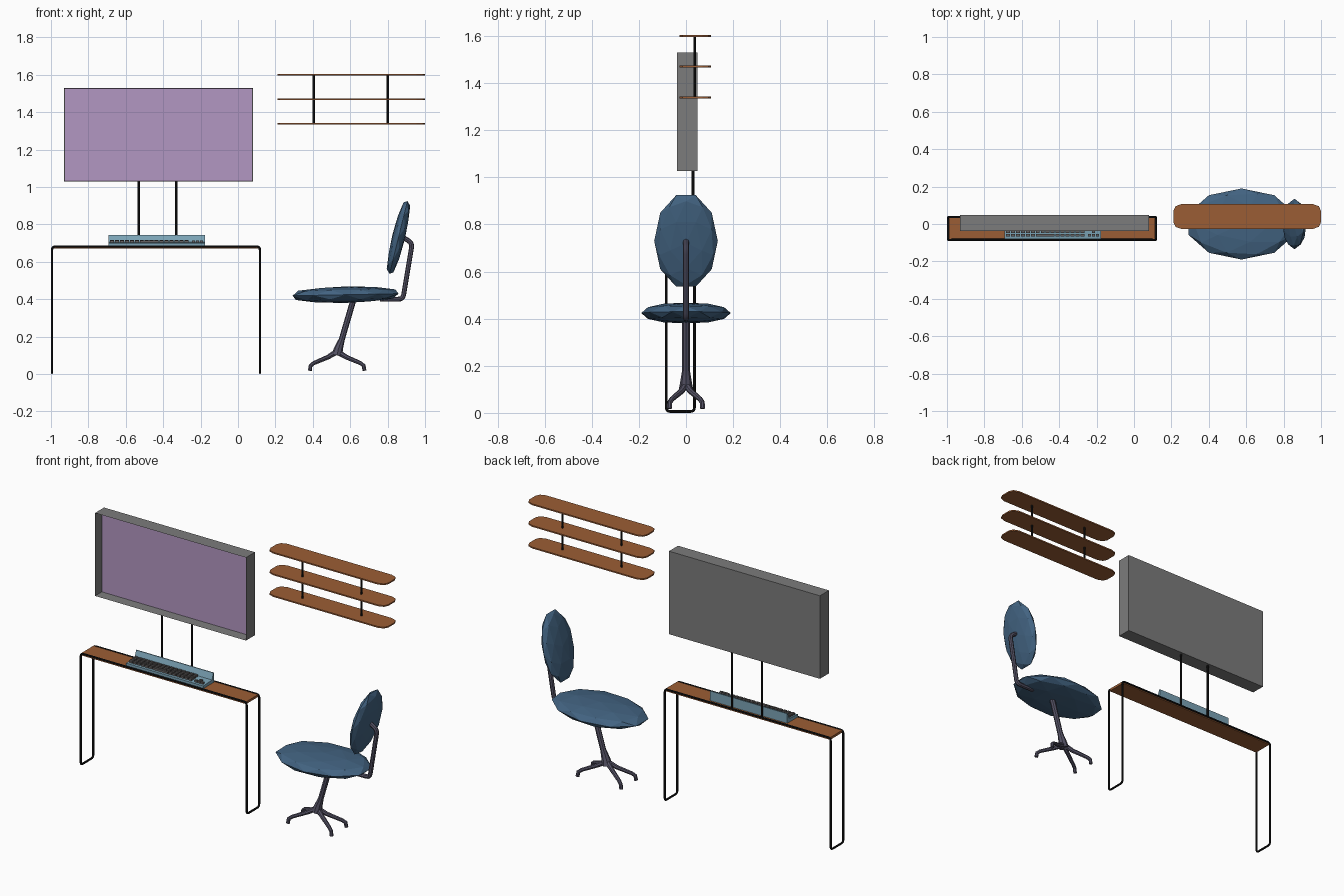
import bpy, bmesh
from mathutils import Vector, Matrix

if "Cube" in bpy.data.objects:
    bpy.data.objects.remove(bpy.data.objects["Cube"])


def mat(name, r, g, b):
    m = bpy.data.materials.new(name)
    m.diffuse_color = (r, g, b, 1)
    m.use_nodes = True
    m.node_tree.nodes["Principled BSDF"].inputs["Base Color"].default_value = m.diffuse_color
    return m


WOOD = mat("wood", 0.33, 0.11, 0.035)
BLACK = mat("black_metal", 0.008, 0.008, 0.008)
FABRIC = mat("blue_fabric", 0.055, 0.125, 0.22)
STEEL = mat("dark_steel", 0.09, 0.085, 0.13)
GREY = mat("casing_grey", 0.2, 0.2, 0.2)
PURPLE = mat("screen_purple", 0.45, 0.31, 0.54)
PALE = mat("keyboard_blue", 0.2, 0.37, 0.47)
KEY = mat("key_grey", 0.13, 0.12, 0.12)


def add_mesh(name, bm, material):
    bmesh.ops.recalc_face_normals(bm, faces=bm.faces)
    me = bpy.data.meshes.new(name)
    bm.to_mesh(me)
    bm.free()
    me.materials.append(material)
    ob = bpy.data.objects.new(name, me)
    bpy.context.collection.objects.link(ob)
    return ob


def put_box(bm, x0, x1, y0, y1, z0, z1):
    m = Matrix.Translation(((x0 + x1) / 2, (y0 + y1) / 2, (z0 + z1) / 2))
    bmesh.ops.create_cube(bm, size=1, matrix=m @ Matrix.Diagonal((x1 - x0, y1 - y0, z1 - z0, 1)))


def box(name, dims, material):
    bm = bmesh.new()
    put_box(bm, *dims)
    return add_mesh(name, bm, material)


def prism(name, pts, vec, material):
    bm = bmesh.new()
    f = bm.faces.new([bm.verts.new(p) for p in pts])
    g = bmesh.ops.extrude_face_region(bm, geom=[f])
    bmesh.ops.translate(bm, vec=vec, verts=[v for v in g["geom"] if isinstance(v, bmesh.types.BMVert)])
    return add_mesh(name, bm, material)


def rounded(pts, r, closed=False, n=4):
    pts = [Vector(p) for p in pts]
    out = []
    for i, p in enumerate(pts):
        if not closed and i in (0, len(pts) - 1):
            out.append(p)
            continue
        a = p + (pts[i - 1] - p).normalized() * r
        c = p + (pts[(i + 1) % len(pts)] - p).normalized() * r
        for k in range(n + 1):
            t = k / n
            out.append(a * (1 - t) ** 2 + p * 2 * t * (1 - t) + c * t * t)
    return out


def tube(name, pts, radius, material, closed=False, taper=None):
    cu = bpy.data.curves.new(name, 'CURVE')
    cu.dimensions = '3D'
    cu.bevel_depth = radius
    cu.bevel_resolution = 2
    cu.use_fill_caps = True
    s = cu.splines.new('POLY')
    s.points.add(len(pts) - 1)
    for i, p in enumerate(pts):
        s.points[i].co = (*p, 1)
        if taper:
            s.points[i].radius = taper[i]
    s.use_cyclic_u = closed
    cu.materials.append(material)
    ob = bpy.data.objects.new(name, cu)
    bpy.context.collection.objects.link(ob)
    bpy.ops.object.select_all(action='DESELECT')
    ob.select_set(True)
    bpy.context.view_layer.objects.active = ob
    bpy.ops.object.convert(target='MESH')
    bpy.ops.object.shade_smooth_by_angle()
    return ob


# Desk: board carried by one continuous bent tube
box("desk_top", (-0.99, 0.113, -0.084, 0.036, 0.670, 0.684), WOOD)
xl, xr, yf, yb, zt, zb = -0.994, 0.117, -0.084, 0.036, 0.682, 0.006
tube("desk_frame", rounded([(xl, yf, zt), (xr, yf, zt), (xr, yf, zb), (xr, yb, zb), (xr, yb, zt),
     (xl, yb, zt), (xl, yb, zb), (xl, yf, zb)], 0.018, True), 0.006, BLACK, True)

# Monitor: open-fronted case with a recessed screen, on two poles
bm = bmesh.new()
put_box(bm, -0.93, 0.08, -0.038, 0.048, 1.028, 1.53)
front = min(bm.faces, key=lambda f: f.calc_center_median().y)
bmesh.ops.inset_region(bm, faces=[front], thickness=0.004)
bmesh.ops.translate(bm, verts=front.verts, vec=(0, 0.06, 0))
add_mesh("monitor_case", bm, GREY)
box("screen", (-0.926, 0.076, 0.02, 0.024, 1.032, 1.526), PURPLE)
for i, x in enumerate((-0.53, -0.33)):
    tube(f"monitor_pole_{i + 1}", [(x, 0.03, 0.684), (x, 0.03, 1.03)], 0.006, BLACK)

# Keyboard: flat tray with a raised back lip
prism("keyboard_body", [(-0.693, -0.08, 0.685), (-0.693, -0.08, 0.701), (-0.693, 0.002, 0.706),
      (-0.693, 0.016, 0.743), (-0.693, 0.022, 0.743), (-0.693, 0.022, 0.685)], (0.517, 0, 0), PALE)
bm = bmesh.new()
for row in range(4):
    y = -0.066 + row * 0.017
    z = 0.701 + row * 0.001
    for col in range(16):
        x = -0.684 + col * 0.0265
        if row == 0 and 6 <= col <= 9:
            continue
        put_box(bm, x, x + 0.021, y, y + 0.012, z, z + 0.013)
    for col in range(3 if row < 2 else 0):
        if row == 1 and col != 1:
            continue
        x = -0.246 + col * 0.021
        put_box(bm, x, x + 0.017, y, y + 0.012, z, z + 0.013)
put_box(bm, -0.525, -0.425, -0.066, -0.054, 0.701, 0.714)
add_mesh("keys", bm, KEY)

# Wall shelves: three boards with clipped ends on two rods
quarter = [(0.395, 0.03), (0.383, 0.055), (0.35, 0.067)]
half = quarter + [(-x, y) for x, y in reversed(quarter)]
outline = half + [(x, -y) for x, y in reversed(half)]
for i, z in enumerate((1.335, 1.466, 1.597)):
    prism(f"shelf_{i + 1}", [(0.605 + x, 0.04 + y, z) for x, y in outline], (0, 0, 0.008), WOOD)
for i, x in enumerate((0.405, 0.80)):
    tube(f"shelf_rod_{i + 1}", [(x, 0.037, 1.337), (x, 0.037, 1.603)], 0.006, BLACK)


# Chair cushions: faceted flattened balls
def cushion(name, centre, size, tilt):
    bm = bmesh.new()
    bmesh.ops.create_icosphere(bm, subdivisions=2, radius=1)
    for v in bm.verts:
        v.co.z = abs(v.co.z) ** 0.8 * (1 if v.co.z > 0 else -1)
    for ax in range(3):
        top = max(abs(v.co[ax]) for v in bm.verts)
        for v in bm.verts:
            v.co[ax] *= size[ax] / top
    bm.transform(Matrix.Translation(centre) @ Matrix.Rotation(tilt, 4, 'Y'))
    return add_mesh(name, bm, FABRIC)


cushion("seat", (0.575, 0, 0.424), (0.283, 0.19, 0.044), -0.02)
cushion("backrest", (0.858, 0, 0.73), (0.2, 0.135, 0.035), -1.33)

# Chair bracket, leaning stem and four splayed feet
tube("back_bracket", rounded([(0.76, 0, 0.40), (0.882, 0, 0.40), (0.932, 0, 0.70), (0.87, 0, 0.738)], 0.025),
     0.013, STEEL)
tube("chair_stem", [(0.53, 0, 0.10), (0.537, 0, 0.135), (0.555, 0, 0.185), (0.615, 0, 0.39)],
     0.016, STEEL, taper=[1.9, 1.5, 1, 1])
for sx in (-1, 1):
    for sy in (-1, 1):
        path = [(0.53, 0, 0.12), (0.53 + sx * 0.05, sy * 0.022, 0.09), (0.53 + sx * 0.125, sy * 0.06, 0.058),
                (0.53 + sx * 0.142, sy * 0.069, 0.045), (0.53 + sx * 0.146, sy * 0.071, 0.018)]
        tube(f"chair_foot_{'left' if sx < 0 else 'right'}_{'front' if sy < 0 else 'back'}",
             path, 0.011, STEEL, taper=[1.5, 1.15, 1, 1, 1])
